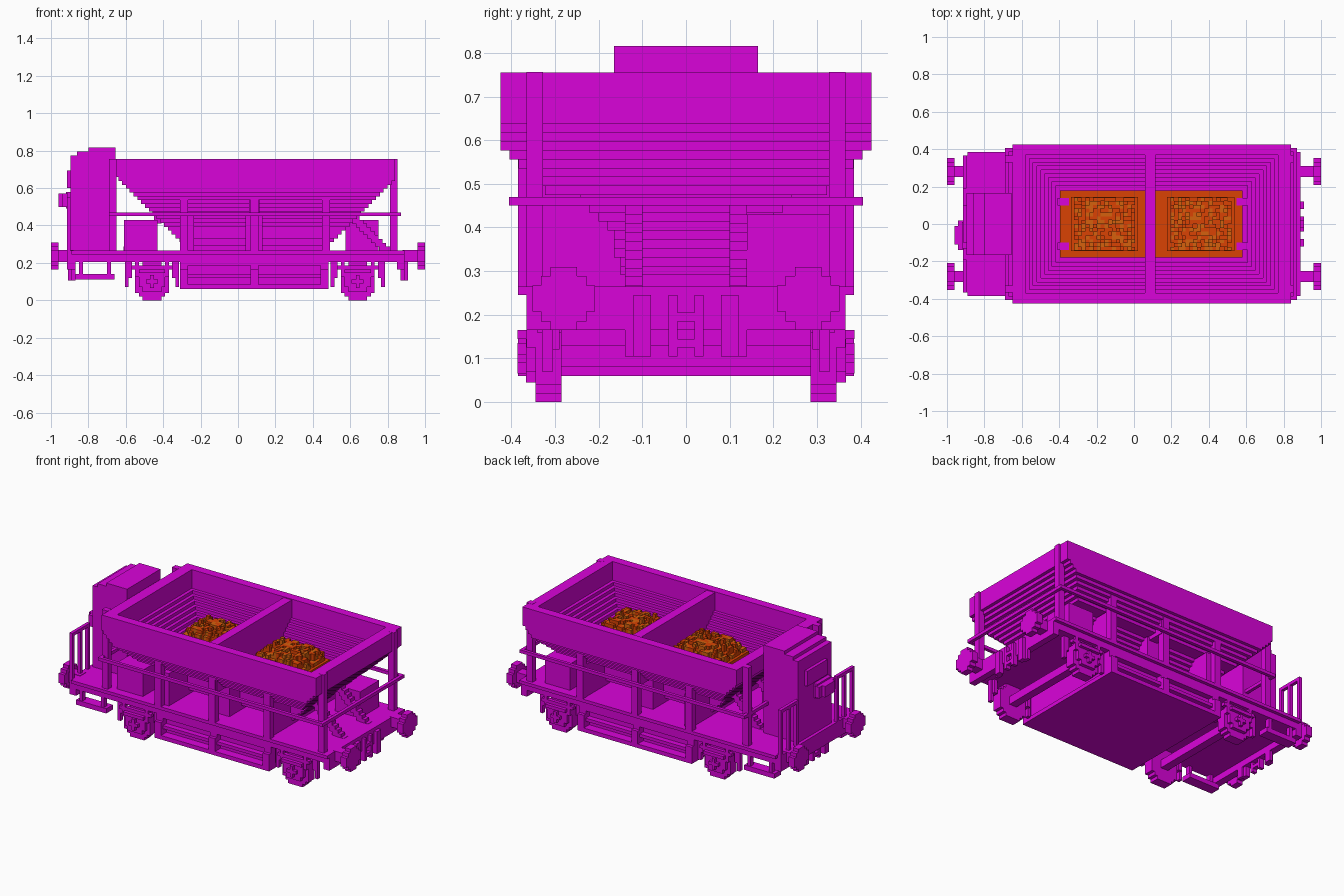
import bpy, bmesh, random
from mathutils import Matrix

if "Cube" in bpy.data.objects:
    bpy.data.objects.remove(bpy.data.objects["Cube"], do_unlink=True)

V = 0.0204  # step size of the blocky style
random.seed(4)


def material(name, rgb):
    m = bpy.data.materials.new(name)
    m.use_nodes = True
    m.diffuse_color = (*rgb, 1)
    m.node_tree.nodes["Principled BSDF"].inputs["Base Color"].default_value = (*rgb, 1)
    return m


magenta = material("magenta", (0.70, 0.001, 0.70))
rust = material("rust orange", (0.70, 0.055, 0.001))
amber = material("amber orange", (0.66, 0.12, 0.004))


def add_box(bm, x0, x1, y0, y1, z0, z1):
    mat = (Matrix.Translation(((x0 + x1) / 2, (y0 + y1) / 2, (z0 + z1) / 2))
           @ Matrix.Diagonal((x1 - x0, y1 - y0, z1 - z0, 1)))
    bmesh.ops.create_cube(bm, size=1, matrix=mat)


def finish(name, bm, mat):
    me = bpy.data.meshes.new(name)
    bm.to_mesh(me)
    bm.free()
    me.materials.append(mat)
    ob = bpy.data.objects.new(name, me)
    bpy.context.collection.objects.link(ob)


def boxes(name, items, mat=magenta, mirror=False):
    """One object from boxes (x0, x1, y0, y1, z0, z1), optionally mirrored in y."""
    bm = bmesh.new()
    for x0, x1, y0, y1, z0, z1 in items:
        add_box(bm, x0, x1, y0, y1, z0, z1)
        if mirror:
            add_box(bm, x0, x1, -y1, -y0, z0, z1)
    finish(name, bm, mat)


def ring(o, i, z0, z1):
    """Four walls between outer (x0, x1, y) and inner (x0, x1, y) rectangles."""
    return [(o[0], i[0], -o[2], o[2], z0, z1), (i[1], o[1], -o[2], o[2], z0, z1),
            (i[0], i[1], i[2], o[2], z0, z1), (i[0], i[1], -o[2], -i[2], z0, z1)]


# Hopper: straight rim, then stepped walls, a ledge, and a stepped chute
hopper = ring((-0.65, 0.84, 0.425), (-0.58, 0.77, 0.37), 0.658, 0.755)
for k in range(18):
    z1, d = 0.658 - k * V, k * V
    if k < 9:
        y = min(0.425, 0.425 - (k - 3) * V)
    else:
        y = max(0.425 - d, 0.165 if k < 16 else 0.15)
    outer = (-0.64 + d, 0.84 - d, y)
    if k < 9:
        hopper += ring(outer, (-0.58 + d, 0.77 - d, 0.37 - d), z1 - V, z1)
    else:
        hopper.append((outer[0], outer[1], -y, y, z1 - V, z1))
hopper.append((-0.28, 0.48, -0.10, 0.10, 0.25, 0.30))
boxes("hopper", hopper)
boxes("hopper_divider", [(0.058, 0.115, -0.375, 0.375, 0.45, 0.75)])

# Load: two stepped heaps with loose lumps on top
for side, x0, x1 in (("right", -0.395, 0.06), ("left", 0.115, 0.58)):
    cx = (x0 + x1) / 2 + 0.01
    boxes("load_base_" + side, [(x0, x1, -0.18, 0.18, 0.46, 0.49)], rust)
    boxes("load_heap_" + side, [(cx - 0.18, cx + 0.18, -0.145, 0.145, 0.48, 0.575)], rust)
    low, high = [], []
    for i in range(-8, 8):
        for j in range(-7, 7):
            r = max(abs(i + 0.5) / 8, abs(j + 0.5) / 7)
            h = round(min(1, (1.1 - r) * 2) * 3.6 + random.uniform(-1, 1))
            if h > 0:
                (high if random.random() < 0.32 else low).append(
                    (cx + i * V, cx + (i + 1) * V, j * V, (j + 1) * V, 0.57, 0.575 + h * V))
    boxes("lumps_" + side, low, rust)
    boxes("light_lumps_" + side, high, amber)

# Underframe
boxes("deck", [(-0.89, 0.89, -0.385, 0.385, 0.245, 0.265),
               (-0.91, 0.89, -0.365, 0.365, 0.205, 0.246)])
boxes("headstocks", [(-0.915, -0.87, -0.365, 0.365, 0.165, 0.265),
                     (0.85, 0.89, -0.365, 0.365, 0.165, 0.265)])

# Side ribs, with gussets behind them
boxes("side_ribs", [(x - 0.022, x + 0.022, 0.345, 0.385, 0.26, 0.58)
                    for x in (-0.288, 0.088, 0.47)], mirror=True)
boxes("rib_gussets", [(-0.28, -0.235, 0.05, 0.35, 0.26, 0.468),
                      (0.04, 0.13, 0.05, 0.27, 0.26, 0.468),
                      (0.45, 0.48, 0.05, 0.35, 0.26, 0.468)], mirror=True)
boxes("corner_posts", [(0.812, 0.853, 0.328, 0.365, 0.26, 0.756),
                       (-0.69, -0.649, 0.328, 0.365, 0.26, 0.756)], mirror=True)

# Walkway rail around the hopper
boxes("hand_rail", ring((-0.69, 0.872, 0.405), (-0.67, 0.852, 0.385), 0.45, 0.47))

# Equipment boxes on opposite corners and stepped braces
boxes("equipment_boxes", [(-0.61, -0.43, -0.33, -0.14, 0.26, 0.43),
                          (0.575, 0.75, 0.14, 0.33, 0.26, 0.43)])
braces = []
for k in range(-3, 9):
    z = 0.43 - k * V
    braces.append((0.61 + k * V, 0.67 + k * V, 0.10, 0.14, z - V, z))
    braces.append((-0.47 - k * V, -0.41 - k * V, 0.10, 0.14, z - V, z))
boxes("end_braces", braces, mirror=True)

# Discharge box under the frame, with rails and recessed panels
boxes("discharge_box", [(-0.30, 0.48, -0.33, 0.33, 0.07, 0.21),
                        (-0.31, 0.485, -0.385, 0.385, 0.06, 0.085)])
frame = [(-0.31, 0.485, 0.32, 0.365, 0.185, 0.206), (-0.27, 0.45, 0.32, 0.365, 0.12, 0.14)]
for x in (-0.288, 0.088, 0.463):
    frame += [(x - 0.022, x + 0.022, 0.32, 0.385, 0.06, 0.165),
              (x - 0.022, x + 0.022, 0.32, 0.365, 0.16, 0.206)]
boxes("discharge_frame", frame, mirror=True)

# Wheel sets: stepped discs, axles, axle boxes with a cross, springs and hangers
wheels, axles, bearings, hangers = [], [], [], []
for x in (-0.46, 0.64):
    for hw, z0, z1 in ((0.05, 0, 0.02), (0.07, 0.02, 0.04), (0.09, 0.04, 0.16),
                       (0.07, 0.16, 0.18), (0.05, 0.18, 0.206)):
        wheels.append((x - hw, x + hw, 0.285, 0.345, z0, z1))
    axles.append((x - 0.025, x + 0.025, -0.3, 0.3, 0.08, 0.13))
    bearings += [(x - 0.05, x + 0.05, 0.34, 0.367, 0.045, 0.165),
                 (x - 0.07, x + 0.07, 0.34, 0.367, 0.07, 0.145),
                 (x - 0.032, x + 0.032, 0.36, 0.386, 0.09, 0.11),
                 (x - 0.01, x + 0.01, 0.36, 0.386, 0.065, 0.135),
                 (x - 0.11, x + 0.11, 0.34, 0.365, 0.165, 0.185),
                 (x - 0.07, x + 0.07, 0.34, 0.386, 0.145, 0.165),
                 (x - 0.09, x - 0.07, 0.34, 0.365, 0.125, 0.206),
                 (x + 0.07, x + 0.09, 0.34, 0.365, 0.125, 0.206)]
    for s in (-1, 1):
        hangers.append((x + s * 0.135 - 0.01, x + s * 0.135 + 0.01, 0.305, 0.33, 0.07, 0.206))
        hangers.append((x + s * 0.12 - 0.012, x + s * 0.12 + 0.012, 0.29, 0.33, 0.12, 0.206))
boxes("wheels", wheels, mirror=True)
boxes("axles", axles)
boxes("axle_boxes", bearings, mirror=True)
boxes("brake_hangers", hangers, mirror=True)

# Buffers, draw hooks and end brackets at both ends
buffers, couplings = [], []
for s in (-1, 1):
    def end(a, b, *rest):
        return (min(s * a, s * b), max(s * a, s * b), *rest)
    for w, h in ((0.03, 0.072), (0.052, 0.052), (0.072, 0.03)):
        buffers.append(end(0.96, 1.0, 0.28 - w, 0.28 + w, 0.237 - h, 0.237 + h))
    buffers.append(end(0.88, 0.97, 0.25, 0.31, 0.205, 0.268))
    couplings += [end(0.88, 0.91, 0.08, 0.12, 0.105, 0.245),
                  end(0.87, 0.89, 0.10, 0.14, 0.105, 0.165),
                  end(0.88, 0.91, 0.02, 0.04, 0.105, 0.245),
                  end(0.88, 0.91, 0, 0.02, 0.185, 0.205),
                  end(0.88, 0.91, 0, 0.02, 0.125, 0.145)]
boxes("buffers", buffers, mirror=True)
boxes("couplings_and_brackets", couplings, mirror=True)

# Footsteps below the cabin end
boxes("footsteps", [(-0.87, -0.66, 0.30, 0.365, 0.11, 0.14),
                    (-0.85, -0.83, 0.33, 0.36, 0.13, 0.21),
                    (-0.70, -0.68, 0.33, 0.36, 0.13, 0.21)], mirror=True)

# Narrow cabin with a stepped roof edge and fittings on its end
boxes("cabin", [(-0.895, -0.655, -0.165, 0.165, 0.26, 0.775),
                (-0.86, -0.655, -0.165, 0.165, 0.77, 0.796),
                (-0.80, -0.655, -0.165, 0.165, 0.79, 0.816)])
boxes("cabin_fittings", [(-0.915, -0.89, -0.10, 0.10, 0.60, 0.695),
                         (-0.92, -0.89, -0.13, 0.01, 0.49, 0.58),
                         (-0.94, -0.91, -0.14, 0.02, 0.50, 0.57),
                         (-0.96, -0.93, -0.11, -0.01, 0.50, 0.57)])

# Railings on the end platform
rails = [(-0.915, -0.895, y, y + 0.02, 0.26, 0.54) for y in (0.19, 0.265, 0.345)]
rails.append((-0.915, -0.895, 0.19, 0.365, 0.53, 0.55))
boxes("end_railings", rails, mirror=True)
